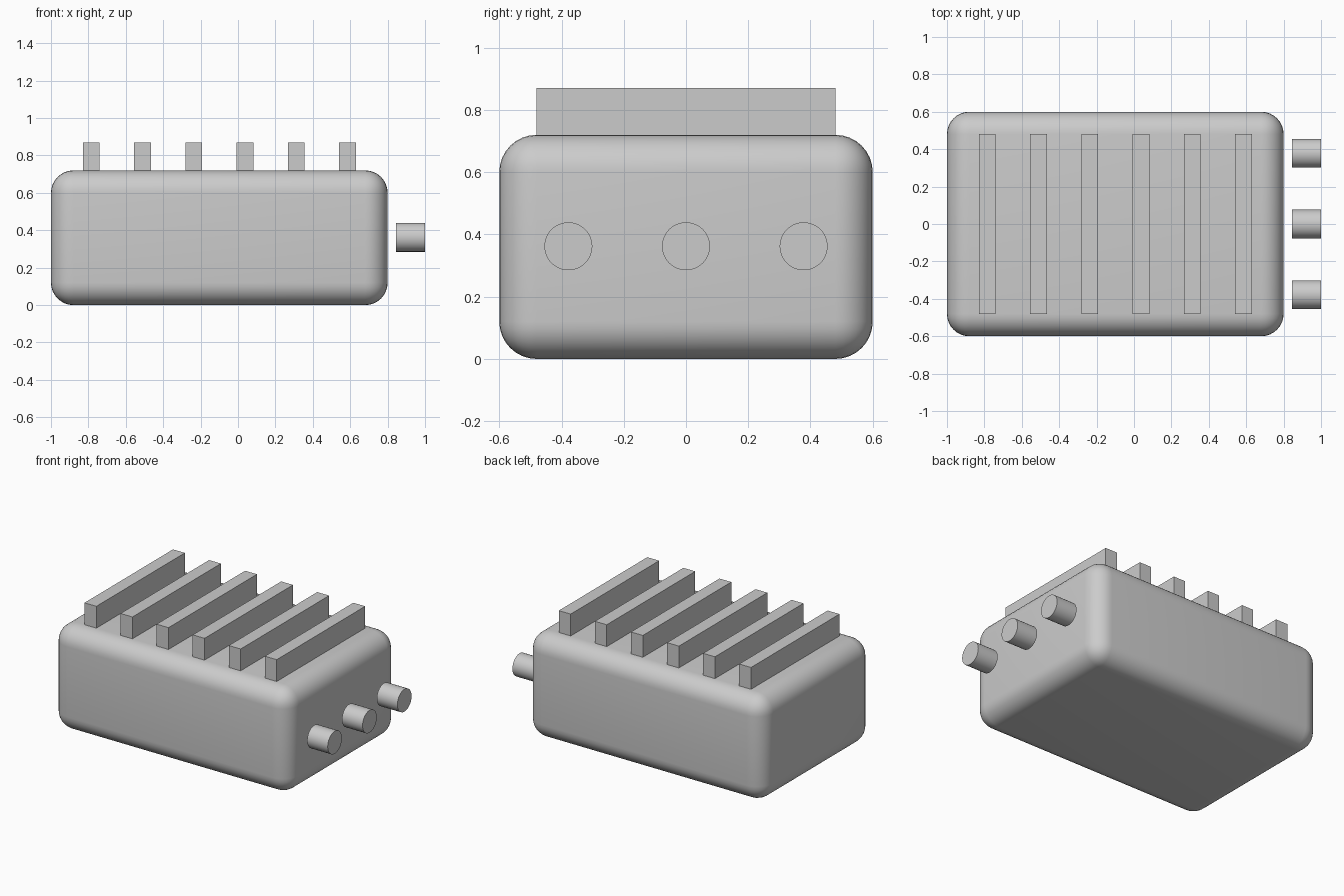
import bpy
import math

if "Cube" in bpy.data.objects:
    bpy.data.objects.remove(bpy.data.objects["Cube"], do_unlink=True)

# Single grey casing colour
grey = bpy.data.materials.new("light_grey")
grey.use_nodes = True
colour = (0.6, 0.6, 0.6, 1)
grey.diffuse_color = colour
grey.node_tree.nodes["Principled BSDF"].inputs["Base Color"].default_value = colour


def finish(name):
    obj = bpy.context.object
    obj.name = name
    obj.data.materials.append(grey)
    return obj


def box(name, centre, size):
    bpy.ops.mesh.primitive_cube_add(size=1, location=centre)
    obj = finish(name)
    obj.scale = size
    bpy.ops.object.transform_apply(location=False, rotation=False, scale=True)
    return obj


# Rounded housing
housing = box("housing", (-0.1, 0, 0.36), (1.8, 1.2, 0.72))
bevel = housing.modifiers.new("rounded_edges", "BEVEL")
bevel.width = 0.12
bevel.segments = 8
bpy.ops.object.modifier_apply(modifier=bevel.name)
bpy.ops.object.shade_smooth_by_angle(angle=math.radians(30))

# Row of cooling fins across the top
for i in range(6):
    box(f"cooling_fin_{i + 1}", (-0.785 + 0.274 * i, 0, 0.795), (0.09, 0.96, 0.15))

# Connectors standing just clear of the left side
for i in range(3):
    bpy.ops.mesh.primitive_cylinder_add(
        vertices=48, radius=0.077, depth=0.156,
        location=(0.922, (i - 1) * 0.378, 0.362), rotation=(0, math.pi / 2, 0))
    finish(f"connector_{i + 1}")
    bpy.ops.object.shade_smooth_by_angle(angle=math.radians(30))
